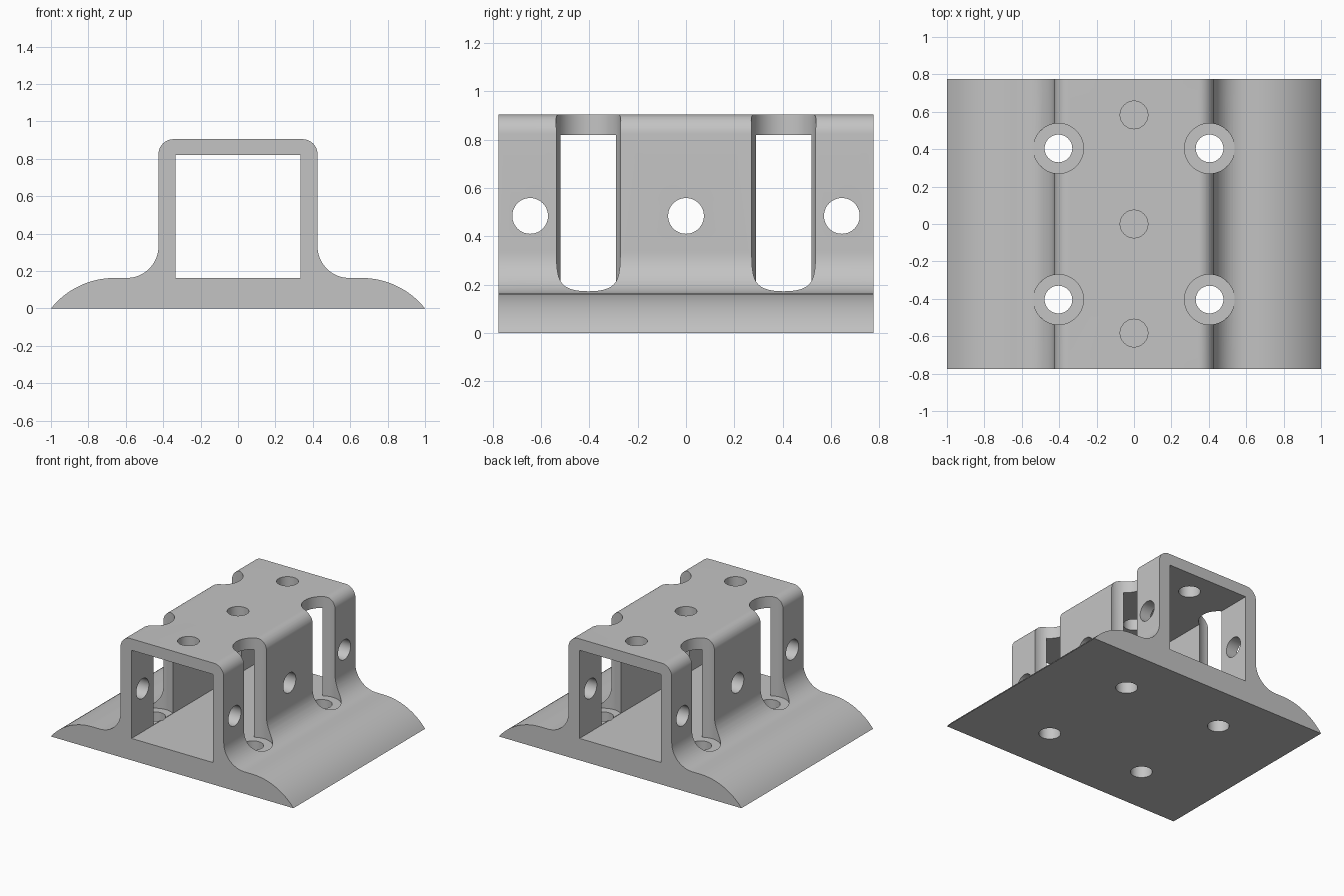
import bpy, bmesh
from math import sin, cos, pi, asin
from mathutils import Matrix

old = bpy.data.objects.get("Cube")
if old:
    bpy.data.objects.remove(old)

HALF_LEN = 0.775
FLOOR = 0.163

mat = bpy.data.materials.new("light_grey")
mat.use_nodes = True
GREY = (0.55, 0.55, 0.55, 1)
mat.diffuse_color = GREY
mat.node_tree.nodes["Principled BSDF"].inputs["Base Color"].default_value = GREY


def arc(cx, cz, r, a0, a1, n):
    return [(cx + r * cos(a0 + (a1 - a0) * i / n),
             cz + r * sin(a0 + (a1 - a0) * i / n)) for i in range(n + 1)]


def make_object(name, bm):
    bmesh.ops.recalc_face_normals(bm, faces=bm.faces)
    mesh = bpy.data.meshes.new(name)
    bm.to_mesh(mesh)
    bm.free()
    obj = bpy.data.objects.new(name, mesh)
    bpy.context.collection.objects.link(obj)
    mesh.materials.append(mat)
    return obj


def cylinder(bm, r, start, end, x, y, z=0, along_x=False):
    # Cylinder running from start to end along z, or along x
    m = Matrix.Translation((x, y, z))
    if along_x:
        m = m @ Matrix.Rotation(pi / 2, 4, 'Y')
    m = m @ Matrix.Translation((0, 0, (start + end) / 2))
    bmesh.ops.create_cone(bm, cap_ends=True, segments=48, radius1=r, radius2=r,
                          depth=end - start, matrix=m)


def cut(body, name, bm):
    cutter = make_object(name, bm)
    mod = body.modifiers.new(name, 'BOOLEAN')
    mod.operation = 'DIFFERENCE'
    mod.solver = 'EXACT'
    mod.object = cutter
    bpy.context.view_layer.objects.active = body
    bpy.ops.object.modifier_apply(modifier=name)
    bpy.data.objects.remove(cutter)


# Bracket body: flared foot, filleted walls, rounded top
run = 0.34
R = (run ** 2 + FLOOR ** 2) / (2 * FLOOR)
half = arc(1 - run, FLOOR - R, R, pi / 2 - asin(run / R), pi / 2, 16)
half += arc(0.595, FLOOR + 0.17, 0.17, -pi / 2, -pi, 16)
half += arc(0.345, 0.825, 0.08, 0, pi / 2, 12)
profile = half + [(-x, z) for x, z in reversed(half)]

bm = bmesh.new()
face = bm.faces.new([bm.verts.new((x, -HALF_LEN, z)) for x, z in profile])
ext = bmesh.ops.extrude_face_region(bm, geom=[face])
bmesh.ops.translate(bm, vec=(0, 2 * HALF_LEN, 0),
                    verts=[v for v in ext["geom"] if isinstance(v, bmesh.types.BMVert)])
body = make_object("mounting_bracket", bm)

# Square tunnel along the length
bm = bmesh.new()
bmesh.ops.create_cube(bm, size=1, matrix=Matrix.Translation((0, 0, (FLOOR + 0.82) / 2))
                      @ Matrix.Diagonal((0.67, 2, 0.82 - FLOOR, 1)))
cut(body, "tunnel_cutter", bm)

# Screw access bores and the screw holes below them
corners = [(x, y) for x in (-0.404, 0.404) for y in (-0.404, 0.404)]
for name, r, low in (("access_cutter", 0.134, FLOOR + 0.003), ("screw_cutter", 0.074, -0.2)):
    bm = bmesh.new()
    for x, y in corners:
        cylinder(bm, r, low, 1.2, x, y)
    cut(body, name, bm)

# Holes through the top and across both walls
bm = bmesh.new()
for i in (-1, 0, 1):
    cylinder(bm, 0.074, 0.6, 1.2, 0, 0.583 * i)
cut(body, "top_hole_cutter", bm)
bm = bmesh.new()
for i in (-1, 0, 1):
    cylinder(bm, 0.074, -1.2, 1.2, 0, 0.645 * i, 0.485, along_x=True)
cut(body, "side_hole_cutter", bm)

# Smooth curved faces, keep machined edges sharp
bpy.ops.object.select_all(action='DESELECT')
body.select_set(True)
bpy.context.view_layer.objects.active = body
bpy.ops.object.shade_smooth_by_angle(angle=pi / 6)
